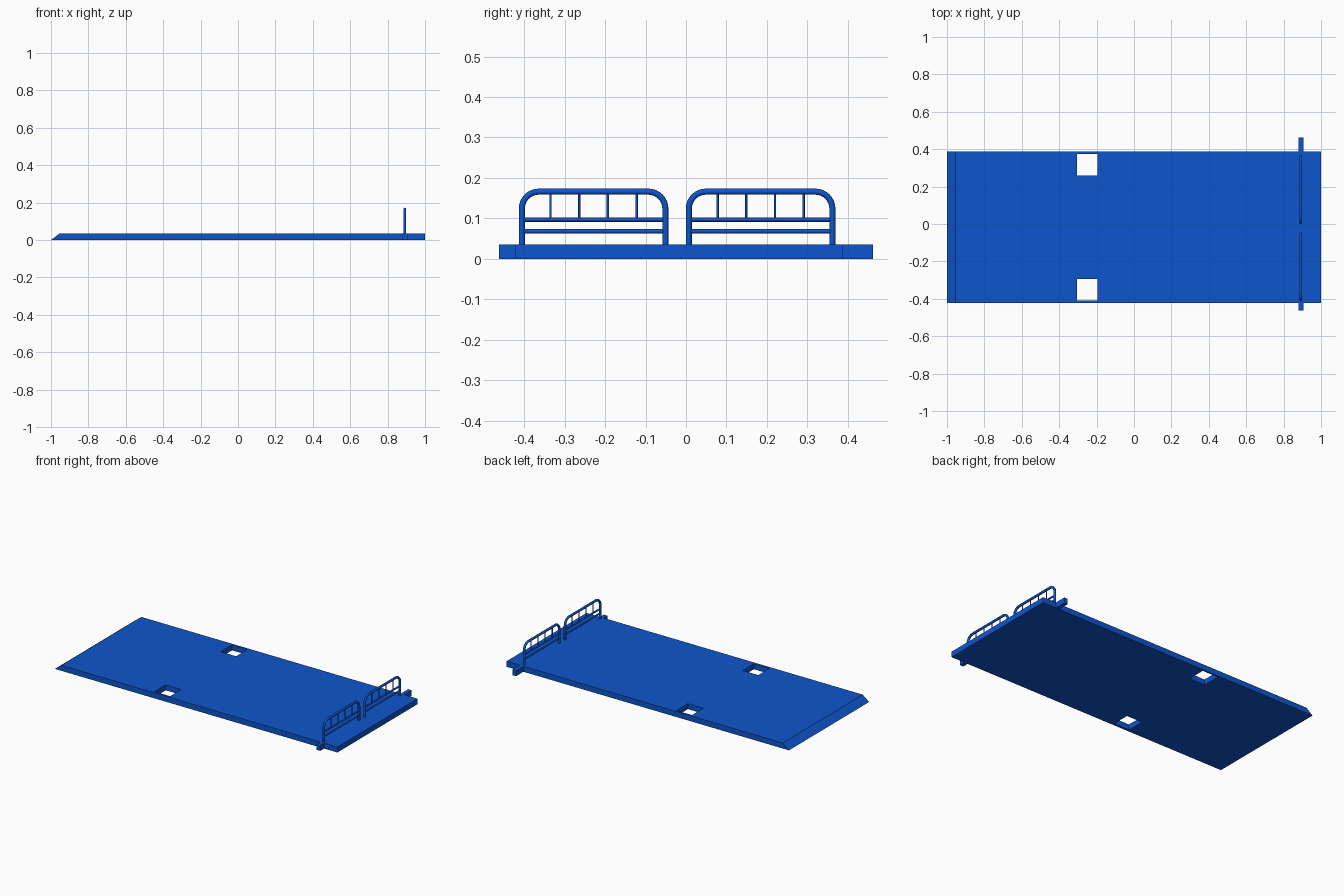
import bpy, bmesh, math
from mathutils import Vector, Matrix

cube = bpy.data.objects.get("Cube")
if cube:
    bpy.data.objects.remove(cube, do_unlink=True)

COLOR = (0.004, 0.093, 0.61, 1)
blue = bpy.data.materials.new("blue paint")
blue.use_nodes = True
blue.diffuse_color = COLOR
blue.node_tree.nodes["Principled BSDF"].inputs["Base Color"].default_value = COLOR

THICK = 0.035
BACK, FRONT = 0.387, -0.423
RAIL_X = 0.892


def add_object(name, bm):
    bmesh.ops.recalc_face_normals(bm, faces=bm.faces)
    mesh = bpy.data.meshes.new(name)
    bm.to_mesh(mesh)
    bm.free()
    mesh.materials.append(blue)
    obj = bpy.data.objects.new(name, mesh)
    bpy.context.collection.objects.link(obj)
    return obj


def box(name, low, high):
    low, high = Vector(low), Vector(high)
    bm = bmesh.new()
    bmesh.ops.create_cube(bm, size=1)
    bmesh.ops.scale(bm, vec=high - low, verts=bm.verts)
    bmesh.ops.translate(bm, vec=(low + high) / 2, verts=bm.verts)
    return add_object(name, bm)


def tube(name, points, radius):
    curve = bpy.data.curves.new(name, "CURVE")
    curve.dimensions = "3D"
    curve.bevel_depth = radius
    curve.bevel_resolution = 2
    curve.use_fill_caps = True
    spline = curve.splines.new("POLY")
    spline.points.add(len(points) - 1)
    for p, co in zip(spline.points, points):
        p.co = (*co, 1)
    curve.materials.append(blue)
    obj = bpy.data.objects.new(name, curve)
    bpy.context.collection.objects.link(obj)
    bpy.ops.object.select_all(action="DESELECT")
    obj.select_set(True)
    bpy.context.view_layer.objects.active = obj
    bpy.ops.object.convert(target="MESH")
    bpy.ops.object.shade_smooth_by_angle(angle=math.radians(50))


# Deck slab: a grid of cells with the two wheel openings left out, then extruded
xs = (-1, -0.305, -0.195, 1)
ys = (FRONT, -0.408, -0.295, 0.26, 0.375, BACK)
openings = {(1, 1), (1, 3)}
bm = bmesh.new()
grid = [[bm.verts.new((x, y, 0)) for y in ys] for x in xs]
for i in range(len(xs) - 1):
    for j in range(len(ys) - 1):
        if (i, j) not in openings:
            bm.faces.new((grid[i][j], grid[i + 1][j], grid[i + 1][j + 1], grid[i][j + 1]))
top = bmesh.ops.extrude_face_region(bm, geom=bm.faces[:], use_keep_orig=True)["geom"]
for v in (g for g in top if isinstance(g, bmesh.types.BMVert)):
    v.co.z = THICK
    if v.co.x < -0.99:
        v.co.x = -0.955  # sloped loading edge
add_object("deck", bm)

# Side stubs level with the rails
for name, y0, y1 in (("back_stub", BACK, 0.462), ("front_stub", -0.462, FRONT)):
    box(name, (0.88, y0, 0), (0.905, y1, THICK))

# Two guard rails
WIDTH, TOP, CORNER = 0.355, 0.166, 0.042
for side, start in (("front", -0.406), ("back", 0.007)):
    end = start + WIDTH
    path = [(RAIL_X, start, 0.02)]
    for cy, a0 in ((start + CORNER, 180), (end - CORNER, 90)):
        for k in range(9):
            a = math.radians(a0 - k * 90 / 8)
            path.append((RAIL_X, cy + CORNER * math.cos(a),
                         TOP - CORNER + CORNER * math.sin(a)))
    path.append((RAIL_X, end, 0.02))
    tube(side + "_rail_frame", path, 0.0075)
    for level, z in (("lower", 0.068), ("upper", 0.097)):
        tube(f"{side}_rail_{level}_bar", [(RAIL_X, start, z), (RAIL_X, end, z)], 0.0055)
    for k in range(1, 5):
        y = start + WIDTH * k / 5
        tube(f"{side}_rail_spindle_{k}", [(RAIL_X, y, 0.097), (RAIL_X, y, TOP)], 0.003)
